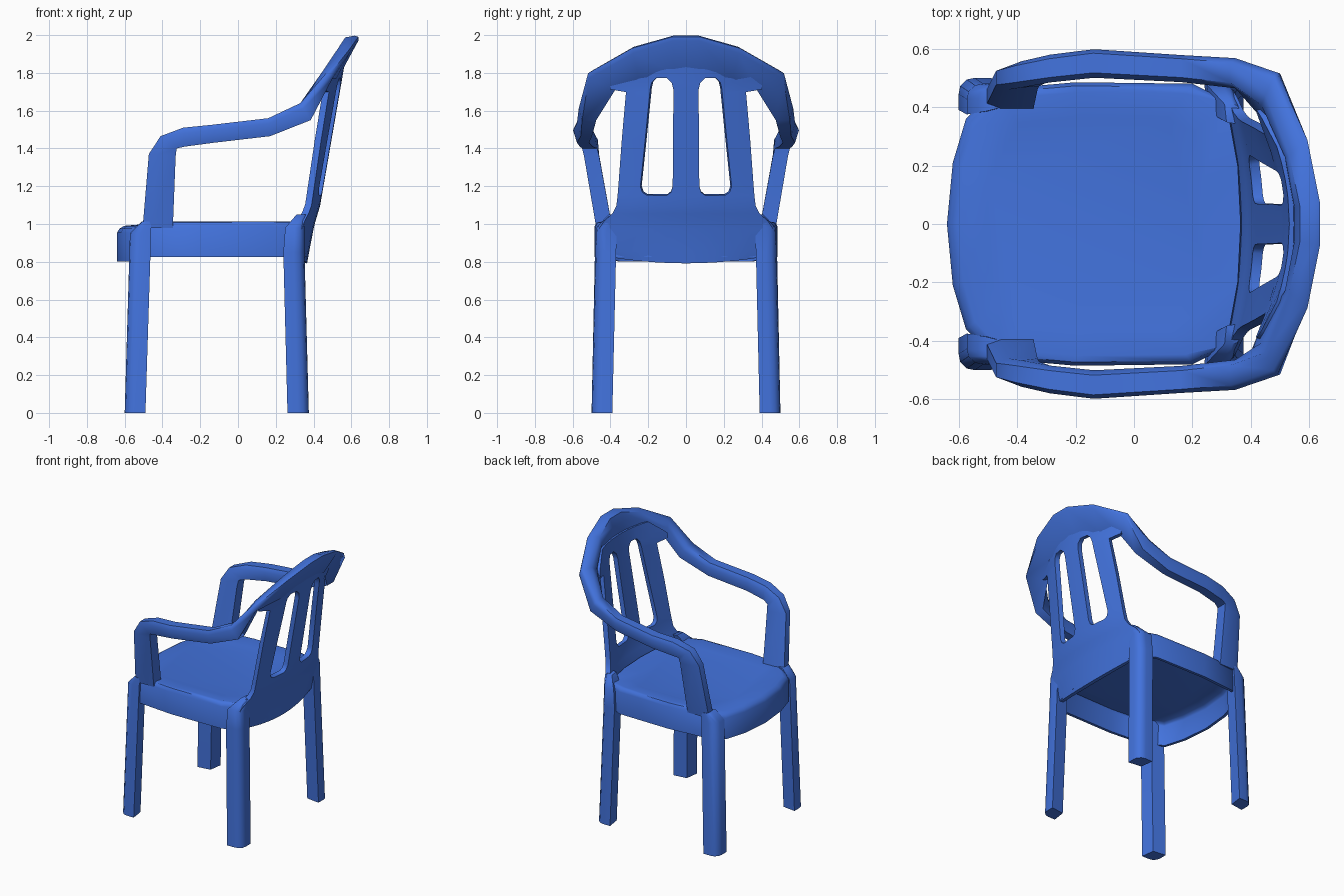
import bpy, bmesh, math
from mathutils import Vector

if "Cube" in bpy.data.objects:
    bpy.data.objects.remove(bpy.data.objects["Cube"])

blue = bpy.data.materials.new("blue_plastic")
blue.diffuse_color = (0.055, 0.17, 0.72, 1)
blue.use_nodes = True
blue.node_tree.nodes["Principled BSDF"].inputs["Base Color"].default_value = blue.diffuse_color


def make(name, verts, faces, thickness=0.0, offset=-1, angle=50):
    me = bpy.data.meshes.new(name)
    bm = bmesh.new()
    vs = [bm.verts.new(v) for v in verts]
    for f in faces:
        bm.faces.new([vs[i] for i in f])
    bmesh.ops.remove_doubles(bm, verts=bm.verts, dist=1e-5)
    bmesh.ops.recalc_face_normals(bm, faces=bm.faces)
    bm.to_mesh(me)
    bm.free()
    me.materials.append(blue)
    ob = bpy.data.objects.new(name, me)
    bpy.context.collection.objects.link(ob)
    bpy.ops.object.select_all(action='DESELECT')
    ob.select_set(True)
    bpy.context.view_layer.objects.active = ob
    if thickness:
        m = ob.modifiers.new("wall", 'SOLIDIFY')
        m.thickness, m.offset = thickness, offset
        bpy.ops.object.modifier_apply(modifier=m.name)
    bpy.ops.object.shade_smooth_by_angle(angle=math.radians(angle))
    return ob


def loft(rings, closed=True):
    n = len(rings[0])
    verts = [p for r in rings for p in r]
    faces = []
    for i in range(len(rings) - 1):
        for j in range(n if closed else n - 1):
            k = (j + 1) % n
            faces.append((i * n + j, i * n + k, (i + 1) * n + k, (i + 1) * n + j))
    return verts, faces


def interp(table, z):
    for (z0, a), (z1, b) in zip(table, table[1:]):
        if z <= z1:
            return a + (b - a) * (z - z0) / (z1 - z0)
    return table[-1][1]


# Seat: dished top with a hanging apron, open underneath, meeting the backrest
half = [(-.64, 0), (-.62, .21), (-.575, .36), (-.48, .46), (-.2, .485),
        (.2, .48), (.32, .42), (.36, .2), (.37, 0)]
outline = half + [(x, -y) for x, y in half[-2:0:-1]]


def seat_ring(scale, z_front, z_rest):
    ring = []
    for x, y in outline:
        s = max(scale, .99) if x > .3 and scale > .8 else scale
        ring.append((-.13 + (x + .13) * s, y * s, z_front if x < -.55 else z_rest))
    return ring


verts, faces = loft([seat_ring(1, .802, .825), seat_ring(1, .955, .985),
                     seat_ring(.975, .975, 1.008), seat_ring(.93, .99, 1.012),
                     seat_ring(.75, .998, .998)])
n = len(outline)
faces.append(tuple(range(4 * n, 5 * n)))
make("seat", verts, faces, .02)

# Legs: tapered posts with a rounded outer corner
SECTION = [(1, 0), (1, .5), (.95, .75), (.75, .95), (.5, 1), (0, 1), (.12, .12)]


def leg(name, levels, dx, side):
    rings = []
    for x0, x1, y0, y1, z in levels:
        rings.append([((x0 + (x1 - x0) * u) if dx > 0 else (x1 - (x1 - x0) * u),
                       side * (y0 + (y1 - y0) * v), z) for u, v in SECTION])
    verts, faces = loft(rings)
    m = len(SECTION)
    faces += [tuple(range(m)), tuple(range(len(verts) - m, len(verts)))]
    make(name, verts, faces)


for side, label in ((1, "left"), (-1, "right")):
    leg("front_leg_" + label, [(-.60, -.49, .39, .50, 0), (-.572, -.46, .375, .48, .95),
                               (-.51, -.46, .385, .475, 1.012)], -1, side)
    leg("rear_leg_" + label, [(.262, .375, .39, .50, 0), (.24, .352, .37, .48, .85),
                              (.25, .352, .365, .475, .98), (.31, .365, .34, .41, 1.05)], 1, side)

# Backrest panel: curved sheet with two rounded slots (z, slot inner, slot outer, edge)
ROWS = [(.795, .07, .23, .40), (.86, .07, .23, .42), (.98, .07, .23, .455),
        (1.02, .07, .23, .43), (1.06, .07, .23, .385), (1.10, .08, .22, .365),
        (1.155, .10, .205, .358), (1.17, .08, .228, .357), (1.20, .07, .238, .354),
        (1.45, .068, .212, .335), (1.70, .066, .187, .312), (1.715, .066, .186, .395),
        (1.75, .075, .178, .395), (1.775, .10, .155, .37), (1.86, .09, .16, .27)]
LEAN = [(.79, .33), (.9, .35), (1.0, .37), (1.1, .40), (1.85, .53), (2, .55)]
CURVE = [(.79, .3), (1.0, .3), (1.75, .6), (2, .6)]
grid = []
for z, c, s, o in ROWS:
    h = [c, (c + s) / 2, s, (s + o) / 2, o]
    ys = [-y for y in reversed(h)] + [0] + h
    arch = .22 if z < .8 else 0      # bottom edge rises towards the legs
    grid.append([(interp(LEAN, z) - interp(CURVE, z) * y * y + .0175, y, z + arch * y * y)
                 for y in ys])
verts, faces = loft(grid, closed=False)
cols = len(grid[0]) - 1
faces = [f for i, f in enumerate(faces)
         if not (6 <= i // cols < 13 and i % cols in (2, 3, 6, 7))]
make("backrest", verts, faces, .035, 0)


# Arm posts, armrests and top hood: one continuous sweep
def arm(xt, zt, xb, zb, yo, yi, taper=0.0):
    return [(xt, yo, zt), (xt, yi, zt), (xb, yo - taper, zb), (xb, yi + taper * .6, zb)]


# corners: outer top, inner top, outer bottom, inner bottom
stations = [arm(-.505, .98, -.345, .98, .475, .39),
            arm(-.472, 1.37, -.33, 1.36, .54, .46),
            arm(-.41, 1.465, -.325, 1.40, .56, .465, .01),
            arm(-.29, 1.51, -.28, 1.41, .587, .48, .025),
            arm(-.14, 1.525, -.13, 1.43, .607, .495, .03),
            arm(.16, 1.56, .17, 1.465, .587, .48, .03),
            arm(.33, 1.64, .385, 1.55, .575, .46, .025),
            [(.485, .52, 1.81), (.44, .42, 1.81), (.50, .515, 1.77), (.425, .375, 1.71)],
            [(.595, .29, 1.94), (.515, .22, 1.93), (.59, .28, 1.905), (.52, .25, 1.77)],
            [(.637, .07, 2.0), (.55, .06, 1.985), (.637, .07, 1.97), (.545, .06, 1.80)]]
stations += [[(x, -y, z) for x, y, z in s] for s in reversed(stations)]
rings = []
for s in stations:
    ot, it, ob_, ib = map(Vector, s)
    rings.append([ob_, ot.lerp(ob_, .3), ot.lerp(it, .2),
                  it.lerp(ot, .2), it.lerp(ib, .3), ib])
verts, faces = loft(rings)
faces += [tuple(range(6)), tuple(range(len(verts) - 6, len(verts)))]
make("arm_and_hood_rail", verts, faces)
